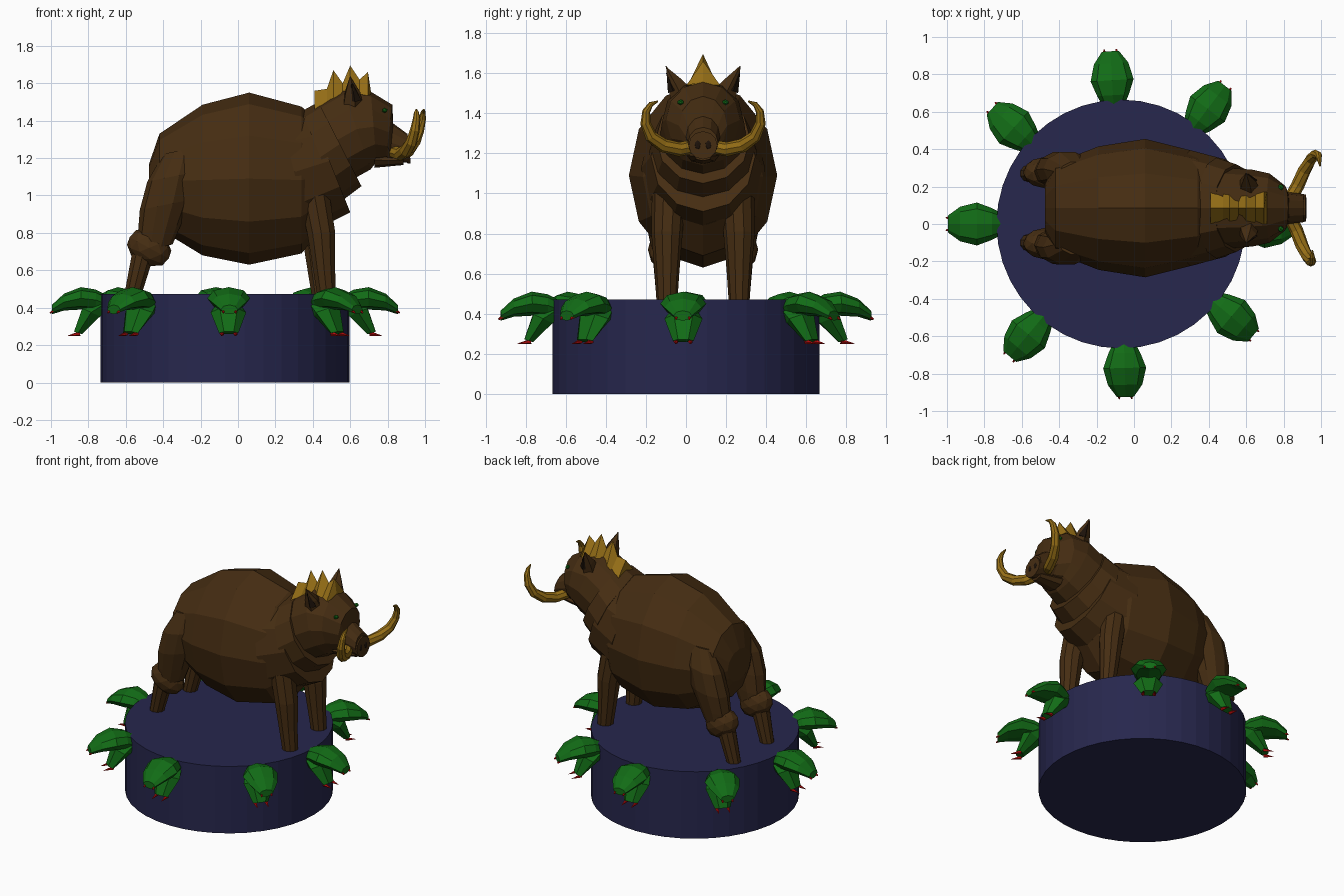
import bpy, bmesh, math
from mathutils import Vector as V, Matrix

if "Cube" in bpy.data.objects:
    bpy.data.objects.remove(bpy.data.objects["Cube"])


def material(name, rgb):
    m = bpy.data.materials.new(name)
    m.diffuse_color = (*rgb, 1)
    m.use_nodes = True
    m.node_tree.nodes["Principled BSDF"].inputs["Base Color"].default_value = m.diffuse_color
    return m


BROWN = material("brown hide", (0.060, 0.026, 0.006))
DARK = material("dark hollow", (0.012, 0.006, 0.003))
NAVY = material("navy base", (0.020, 0.020, 0.075))
GREEN = material("green scales", (0.006, 0.150, 0.008))
GOLD = material("gold tusk", (0.300, 0.155, 0.008))
RED = material("red fang", (0.500, 0.004, 0.004))

MID = 0.085            # y of the animal's centre plane
BASE_X = -0.07         # x of the base's centre


def loft(name, rings, mat, xf=None):
    """Skin a list of equal-length point rings and cap both ends."""
    bm = bmesh.new()
    rows = [[bm.verts.new(p) for p in ring] for ring in rings]
    n = len(rows[0])
    for a, b in zip(rows, rows[1:]):
        for i in range(n):
            j = (i + 1) % n
            bm.faces.new((a[i], a[j], b[j], b[i]))
    bm.faces.new(rows[0][::-1])
    bm.faces.new(rows[-1])
    if xf:
        bm.transform(xf)
    bmesh.ops.recalc_face_normals(bm, faces=bm.faces)
    me = bpy.data.meshes.new(name)
    bm.to_mesh(me)
    bm.free()
    me.materials.append(mat)
    ob = bpy.data.objects.new(name, me)
    bpy.context.collection.objects.link(ob)
    return ob


def oval(c, u, v, n=10, turn=0.0):
    c, u, v = V(c), V(u), V(v)
    return [c + u * math.cos(a) + v * math.sin(a)
            for a in (2 * math.pi * (i + turn) / n for i in range(n))]


def slice_oval(top, bottom, half, y=MID, n=12):
    """Upright or tilted oval given by its (x, z) top and bottom points."""
    t, b = V((top[0], y, top[1])), V((bottom[0], y, bottom[1]))
    return oval((t + b) / 2, (0, half, 0), (t - b) / 2, n)


def tube(name, pts, radii, mat, n=8, xf=None):
    """Round tube through points with a radius at each."""
    pts = [V(p) for p in pts]
    rings = []
    for i, (p, r) in enumerate(zip(pts, radii)):
        d = (pts[min(i + 1, len(pts) - 1)] - pts[max(i - 1, 0)]).normalized()
        ref = V((1, 0, 0)) if abs(d.x) < 0.8 else V((0, 0, 1))
        u = d.cross(ref).normalized()
        rings.append(oval(p, u * r, d.cross(u) * r, n))
    return loft(name, rings, mat, xf)


def blob(name, c, size, mat, tilt=0.0, sub=2):
    bm = bmesh.new()
    bmesh.ops.create_icosphere(bm, subdivisions=sub, radius=1)
    bm.transform(Matrix.Translation(c) @ Matrix.Rotation(tilt, 4, 'Y') @ Matrix.Diagonal((*size, 1)))
    me = bpy.data.meshes.new(name)
    bm.to_mesh(me)
    bm.free()
    me.materials.append(mat)
    bpy.context.collection.objects.link(bpy.data.objects.new(name, me))


# round base
loft("base", [oval((BASE_X, 0, z), (0.665, 0, 0), (0, 0.665, 0), 40) for z in (0, 0.472)], NAVY)

# barrel body: x, half width, top z, bottom z
body = [(-0.475, 0.13, 1.17, 0.95), (-0.42, 0.24, 1.33, 0.82), (-0.19, 0.33, 1.485, 0.68),
        (0.06, 0.37, 1.55, 0.63), (0.34, 0.30, 1.475, 0.69), (0.46, 0.21, 1.36, 0.84)]
loft("body", [slice_oval((x, t), (x, b), w) for x, w, t, b in body], BROWN)

# two overlapping neck collars
loft("shoulder_collar", [slice_oval((0.22, 1.45), (0.38, 0.80), 0.31),
                         slice_oval((0.38, 1.46), (0.60, 0.91), 0.26)], BROWN)
loft("neck_collar", [slice_oval((0.34, 1.45), (0.54, 0.96), 0.27),
                     slice_oval((0.43, 1.50), (0.66, 1.05), 0.235)], BROWN)

# head, snout and lower jaw
head = [((0.40, 1.48), (0.62, 1.09), 0.215), ((0.56, 1.57), (0.71, 1.14), 0.205),
        ((0.71, 1.555), (0.74, 1.18), 0.185), ((0.825, 1.485), (0.79, 1.19), 0.12),
        ((0.83, 1.385), (0.81, 1.18), 0.085), ((0.905, 1.33), (0.915, 1.175), 0.075)]
loft("head", [slice_oval(*h) for h in head], BROWN)
loft("lower_jaw", [slice_oval((0.73, 1.23), (0.73, 1.148), 0.08, n=8),
                   slice_oval((0.885, 1.21), (0.885, 1.163), 0.045, n=8)], BROWN)
loft("snout_disc", [slice_oval((x, 1.31), (x + 0.005, 1.17), 0.072) for x in (0.90, 0.917)], BROWN)

# ears, eyes and nostrils on both sides
for s, side in ((-1, "right"), (1, "left")):
    def at(x, y, z):
        return V((x, MID + s * y, z))
    loft(side + "_ear", [oval(at(0.61, 0.115, 1.50), (0.055, 0, 0), (0, s * 0.05, -0.03), 5),
                         oval(at(0.61, 0.14, 1.55), (0.045, 0, 0), (0, s * 0.035, -0.02), 5),
                         oval(at(0.60, 0.185, 1.635), (0.003, 0, 0), (0, 0.003, 0), 5)], BROWN)
    loft(side + "_ear_hollow", [oval(at(0.625, 0.15, 1.51), (0.035, 0, 0), (0, s * 0.025, -0.01), 4),
                                oval(at(0.61, 0.182, 1.60), (0.003, 0, 0), (0, 0.003, 0), 4)], DARK)
    blob(side + "_eye", at(0.785, 0.112, 1.455), (0.016, 0.018, 0.014), GREEN, sub=1)
    blob(side + "_nostril", at(0.918, 0.027, 1.24), (0.006, 0.016, 0.027), DARK, sub=1)

    # tusk sweeping outward, up and back in; the head is turned slightly
    dx = 0.0 if s > 0 else -0.03
    path = [(0.83, 0.04, 1.235), (0.875, 0.12, 1.22), (0.91, 0.20, 1.24), (0.945, 0.26, 1.285),
            (0.97, 0.287, 1.35), (0.985, 0.283, 1.41), (0.99, 0.26, 1.445), (0.995, 0.225, 1.46)]
    tube(side + "_tusk", [at(x + dx * i / 5, y, z) for i, (x, y, z) in enumerate(path)],
         [0.034, 0.036, 0.035, 0.031, 0.026, 0.02, 0.013, 0.004], GOLD)

    # front leg
    fx = 0.425 if s > 0 else 0.455
    tube(side + "_front_leg", [at(fx - 0.05, 0.17, 1.02), at(fx - 0.01, 0.18, 0.80),
                               at(fx + 0.005, 0.18, 0.61), at(fx + 0.02, 0.18, 0.46)],
         [0.085, 0.078, 0.062, 0.052], BROWN, 10)

    # hind leg: thigh, hock and shin
    thigh = [(-0.31, 0.19, 1.24, 0.09, 0.06), (-0.355, 0.21, 1.10, 0.13, 0.095),
             (-0.39, 0.205, 0.95, 0.135, 0.10), (-0.42, 0.195, 0.82, 0.115, 0.085),
             (-0.44, 0.19, 0.72, 0.09, 0.07)]
    loft(side + "_thigh", [oval(at(x, y, z), (rx, 0, 0.2 * rx), (0, ry, 0)) for x, y, z, rx, ry in thigh], BROWN)
    blob(side + "_hock", at(-0.475, 0.19, 0.72), (0.125, 0.085, 0.095), BROWN, 0.5)
    tube(side + "_shin", [at(-0.505, 0.19, 0.70), at(-0.565, 0.185, 0.46)], [0.062, 0.046], BROWN, 10)

# spiked mane: x, ridge z over a widening base
mane = [(0.41, 1.56), (0.475, 1.57), (0.51, 1.67), (0.56, 1.60),
        (0.60, 1.695), (0.65, 1.62), (0.695, 1.66), (0.71, 1.56)]
rings = []
for x, z in mane:
    zb = 1.46 + 0.08 * (x - 0.41) / 0.3
    rings.append([(x, MID - 0.085, zb), (x, MID + 0.085, zb), (x, MID, z)])
loft("mane", rings, GOLD)

# ring of eight open-mouthed serpent heads, built pointing along +x
upper = [(0.62, 0.46, 0.37, 0.05), (0.69, 0.497, 0.385, 0.085), (0.77, 0.51, 0.39, 0.115),
         (0.86, 0.475, 0.385, 0.092), (0.925, 0.415, 0.365, 0.045)]
for k, deg in enumerate((-1, 53, 93.5, 138, 180, 230, 271.5, 320)):
    xf = Matrix.Translation((BASE_X, 0, 0)) @ Matrix.Rotation(math.radians(deg), 4, 'Z')
    tag = "serpent_%d_" % (k + 1)
    loft(tag + "upper_jaw", [slice_oval((r, t), (r, b), w, 0, 8) for r, t, b, w in upper], GREEN, xf)
    loft(tag + "lower_jaw", [oval((0.66, 0, 0.41), (0, 0.07, 0), (0.05, 0, 0.05), 6),
                             oval((0.715, 0, 0.375), (0, 0.095, 0), (0.055, 0, 0.025), 6),
                             oval((0.785, 0, 0.265), (0, 0.052, 0), (0.025, 0, 0.008), 6)], GREEN, xf)
    for s in (-1, 1):
        tube(tag + "lower_fang", [(0.775, s * 0.036, 0.262), (0.84, s * 0.036, 0.25)],
             [0.013, 0.001], RED, 5, xf)
        tube(tag + "upper_fang", [(0.905, s * 0.033, 0.39), (0.935, s * 0.033, 0.372)],
             [0.012, 0.004], RED, 5, xf)
